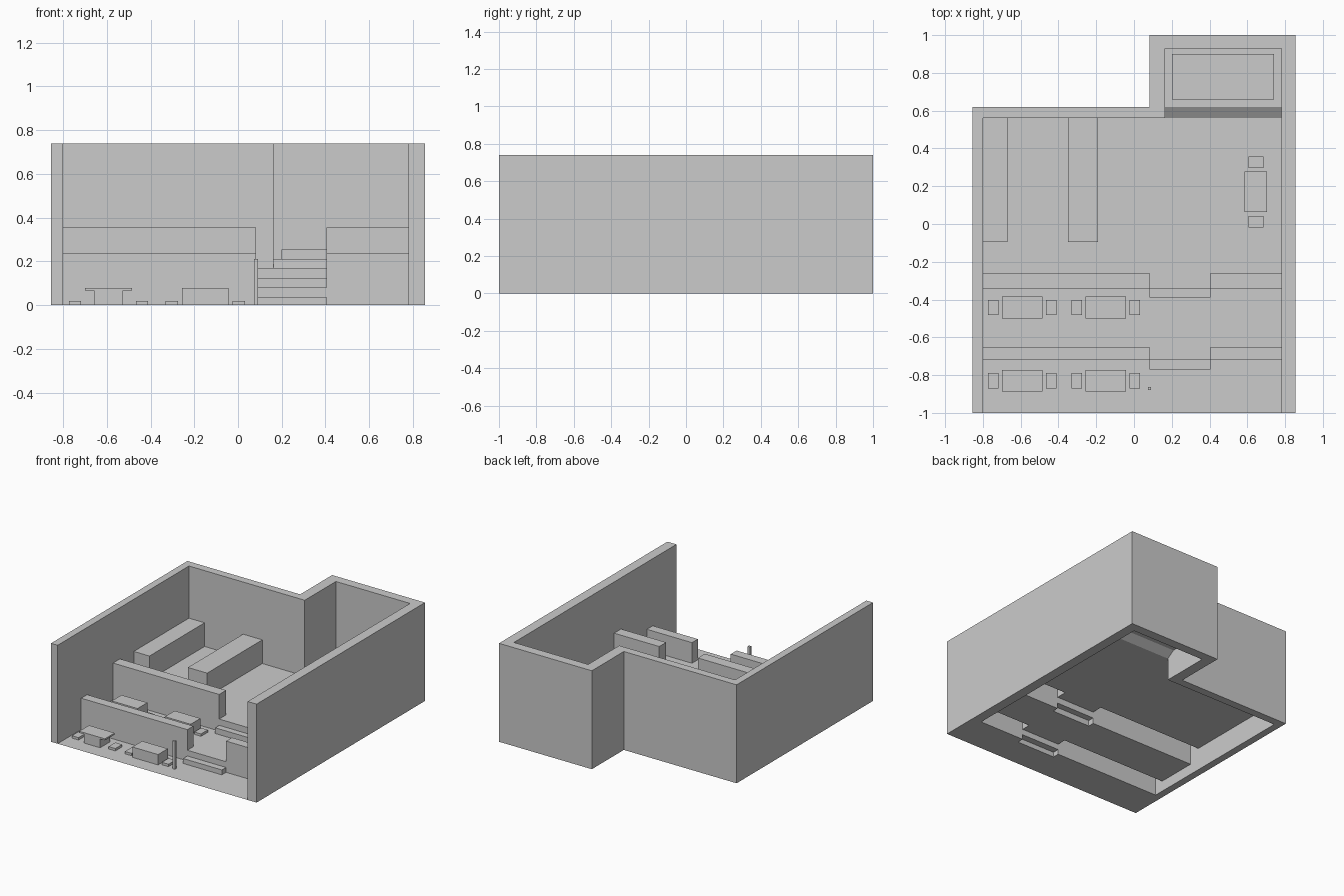
import bpy, bmesh

if "Cube" in bpy.data.objects:
    bpy.data.objects.remove(bpy.data.objects["Cube"])

def finish(name, bm):
    me = bpy.data.meshes.new(name)
    bm.to_mesh(me)
    bm.free()
    ob = bpy.data.objects.new(name, me)
    bpy.context.collection.objects.link(ob)
    return ob

def prism(name, pts, offset):
    """Closed solid: outline of 3D points pushed along offset."""
    bm = bmesh.new()
    face = bm.faces.new([bm.verts.new(p) for p in pts])
    ext = bmesh.ops.extrude_face_region(bm, geom=[face], use_keep_orig=True)
    moved = [v for v in ext["geom"] if isinstance(v, bmesh.types.BMVert)]
    bmesh.ops.translate(bm, verts=moved, vec=offset)
    bmesh.ops.recalc_face_normals(bm, faces=bm.faces)
    return finish(name, bm)

def box(name, x0, x1, y0, y1, z0, z1):
    return prism(name, [(x0, y0, z0), (x1, y0, z0), (x1, y1, z0), (x0, y1, z0)],
                 (0, 0, z1 - z0))

def sheet(name, profile, x0, x1, caps=()):
    """Thin stepped floor: a (y, z) profile swept along x, with optional end caps."""
    bm = bmesh.new()
    rows = [[bm.verts.new((x, y, z)) for y, z in profile] for x in (x0, x1)]
    for i in range(len(profile) - 1):
        bm.faces.new((rows[0][i], rows[1][i], rows[1][i + 1], rows[0][i + 1]))
    for side, first in caps:
        quad = rows[side][first:first + 4]
        bm.faces.new(quad if side == 0 else quad[::-1])
    return finish(name, bm)

# Outer walls: one open-fronted ring with the rear alcove
prism("outer_walls",
      [(x, y, 0) for x, y in [
          (-.855, -1), (-.80, -1), (-.80, .56), (.163, .56), (.163, .93), (.78, .93),
          (.78, -1), (.855, -1), (.855, 1), (.083, 1), (.083, .62), (-.855, .62)]],
      (0, 0, .74))

# Terraced floor with low parapets, and a stepped passage between them
L1, L2, L3 = .08, .17, .21
parapet = [(-1, 0), (-.72, 0), (-.72, .235), (-.65, .235), (-.65, L1),
           (-.342, L1), (-.342, .355), (-.26, .355), (-.26, L2), (.56, L2)]
steps = [(-1, 0), (-.77, 0), (-.77, .037), (-.72, .037), (-.72, L1),
         (-.39, L1), (-.39, .123), (-.342, .123), (-.342, L2), (.56, L2)]

def end_caps(name, x):
    for i, (y0, y1, z0, z1) in enumerate([(-.72, -.65, L1, .235), (-.342, -.26, L2, .355)]):
        bm = bmesh.new()
        bm.faces.new([bm.verts.new((x, y, z))
                      for y, z in [(y0, z0), (y1, z0), (y1, z1), (y0, z1)]])
        finish(f"{name}_{i}", bm)

PX0, PX1 = .083, .405
sheet("floor_left", parapet, -.80, PX0)
sheet("floor_right", parapet, PX1, .78)
sheet("passage_steps", steps, PX0, PX1)
end_caps("parapet_end_left", PX0)
end_caps("parapet_end_right", PX1)

# Closing sides of the passage steps
for x in (PX0, PX1):
    for y0, y1, z0, z1 in [(-.77, -.72, 0, .037), (-.39, -.342, L1, .123)]:
        bm = bmesh.new()
        bm.faces.new([bm.verts.new((x, y, z))
                      for y, z in [(y0, z0), (y1, z0), (y1, z1), (y0, z1)]])
        finish("step_side", bm)

# Alcove: short ramp, raised floor and platform
sheet("alcove_floor", [(.56, L2), (.62, L3), (.93, L3)], .163, .78)
box("alcove_platform", .20, .74, .66, .90, L3, .255)

# Counters on the upper terrace
box("wall_counter", -.80, -.67, -.095, .56, L2, .348)
box("island_counter", -.35, -.19, -.095, .56, L2, .348)

# Tables with a low seat at either end, two per lower terrace
def table(name, x, y, z, pedestal=False):
    if pedestal:
        prism(name, [(x + dx, y - .058, z + dz) for dx, dz in [
            (-.067, 0), (.067, 0), (.067, .066), (.107, .066), (.107, .078),
            (-.107, .078), (-.107, .066), (-.067, .066)]], (0, .116, 0))
    else:
        box(name, x - .107, x + .107, y - .058, y + .058, z, z + .078)
    for s in (-1, 1):
        cx = x + s * .153
        box("seat", cx - .028, cx + .028, y - .04, y + .04, z, z + .018)

for y, z in [(-.83, 0), (-.443, L1)]:
    table("table_left", -.592, y, z, pedestal=(z == 0))
    table("table_right", -.15, y, z)

# Side table on the upper terrace, turned to face along y
box("side_table", .585, .703, .063, .277, L2, L2 + .078)
for y0 in (-.018, .297):
    box("side_seat", .605, .686, y0, y0 + .06, L2, L2 + .018)

# Entrance post
box("entrance_post", .073, .091, -.88, -.862, 0, .21)
